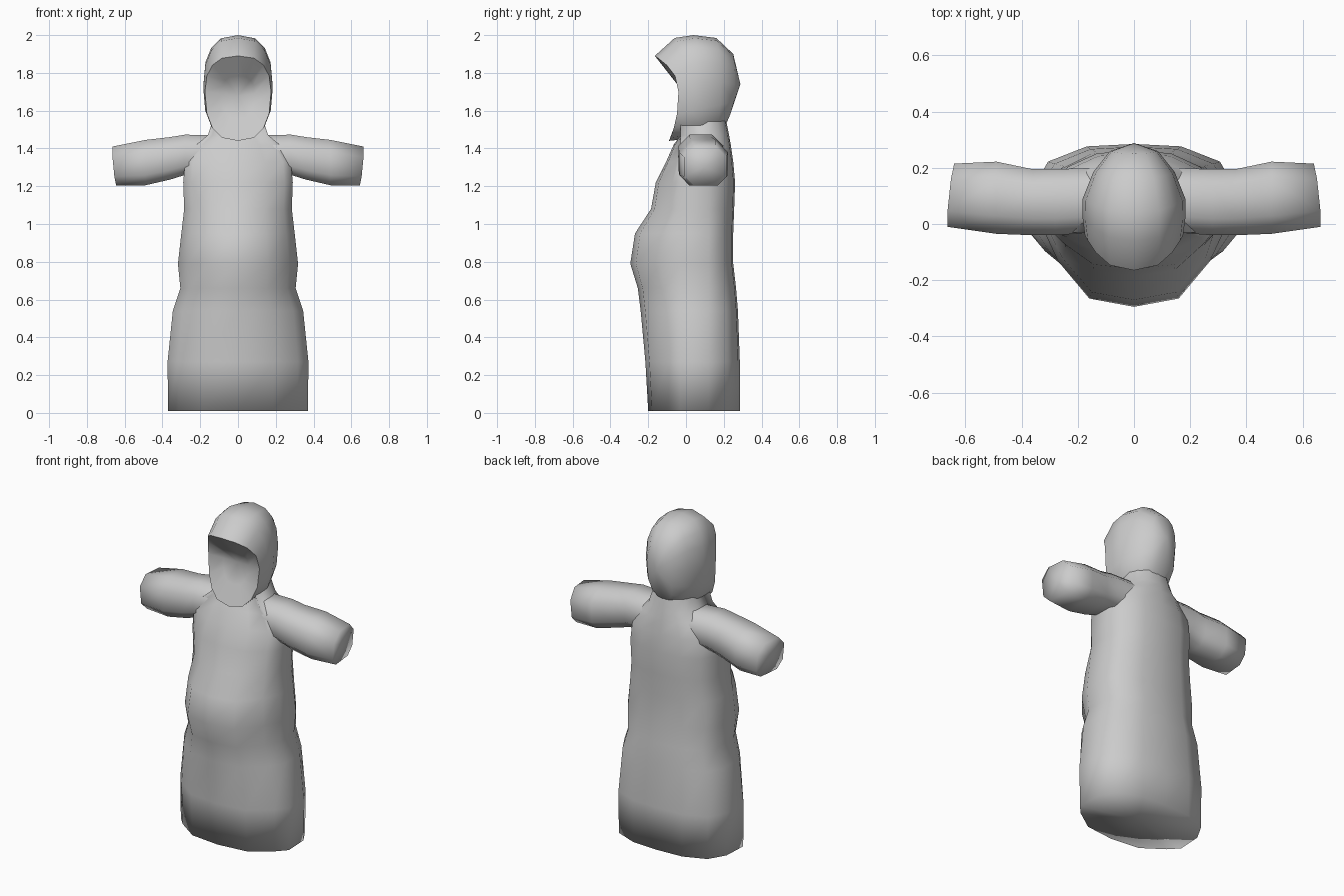
import bpy, bmesh, math

if "Cube" in bpy.data.objects:
    bpy.data.objects.remove(bpy.data.objects["Cube"])

cloth = bpy.data.materials.new("grey cloth")
cloth.diffuse_color = (0.6, 0.6, 0.6, 1)
cloth.use_nodes = True
cloth.node_tree.nodes["Principled BSDF"].inputs["Base Color"].default_value = cloth.diffuse_color


def loft(name, rings, start=None, end=None):
    """Skin closed rings; start/end are optional pole points that cap the ends."""
    bm = bmesh.new()
    rows = [[bm.verts.new(p) for p in r] for r in rings]
    n = len(rows[0])
    for a, b in zip(rows, rows[1:]):
        for i in range(n):
            j = (i + 1) % n
            bm.faces.new((a[i], a[j], b[j], b[i]))
    for pole, row in ((start, rows[0]), (end, rows[-1])):
        if pole:
            v = bm.verts.new(pole)
            for i in range(n):
                bm.faces.new((row[i], row[(i + 1) % n], v))
    bmesh.ops.recalc_face_normals(bm, faces=bm.faces)
    for f in bm.faces:
        f.smooth = True
    me = bpy.data.meshes.new(name)
    bm.to_mesh(me)
    bm.free()
    me.materials.append(cloth)
    ob = bpy.data.objects.new(name, me)
    bpy.context.collection.objects.link(ob)
    return ob


def mirrored(half):
    """Close a half outline whose first and last points lie on x = 0."""
    return half + [(-x, y, z) for x, y, z in half[-2:0:-1]]


# Robe: height, half width, front y, back y
def robe_ring(z, w, f, b):
    return mirrored([(0, f, z), (0.5 * w, f * 0.9, z), (0.85 * w, f * 0.45, z),
                     (w, -0.03, z), (0.98 * w, 0.12, z), (0.82 * w, b * 0.78, z),
                     (0.45 * w, b * 0.97, z), (0, b, z)])


robe = [(0.01, 0.37, -0.20, 0.285), (0.27, 0.373, -0.215, 0.285),
        (0.54, 0.345, -0.24, 0.275), (0.66, 0.305, -0.255, 0.265),
        (0.79, 0.318, -0.295, 0.25), (0.95, 0.30, -0.27, 0.25),
        (1.08, 0.285, -0.185, 0.255), (1.22, 0.29, -0.16, 0.26),
        (1.33, 0.28, -0.105, 0.25), (1.42, 0.22, -0.065, 0.237),
        (1.47, 0.16, -0.03, 0.228), (1.56, 0.13, 0.0, 0.21)]
loft("robe", [robe_ring(*r) for r in robe], start=(0, 0.04, 0.02))


# Hood: half width, then z and y at the crown, the side and the bottom
def hood_ring(w, zt, zm, zb, yt, ym, yb):
    half = []
    for i in range(9):
        a = math.pi * i / 8
        c, s = math.cos(a), max(math.sin(a), 0)
        dz, dy = (zt - zm, yt - ym) if c > 0 else (zb - zm, yb - ym)
        x = w * s ** 0.75 if 0 < i < 8 else 0
        half.append((x, ym + dy * c * c, zm + dz * abs(c) ** 0.85))
    return mirrored(half)


hood = [(0.175, 1.89, 1.70, 1.44, -0.165, -0.04, -0.09),
        (0.184, 1.985, 1.72, 1.45, -0.06, 0.03, 0.0),
        (0.183, 2.0, 1.74, 1.45, 0.04, 0.09, 0.08),
        (0.145, 1.985, 1.75, 1.48, 0.16, 0.185, 0.16),
        (0.085, 1.90, 1.74, 1.53, 0.25, 0.26, 0.212)]
rings = [hood_ring(*h) for h in hood]
loft("hood", rings, end=(0, 0.288, 1.74))

# Face panel: shallow dish closing the hood opening
inner = [(x * 0.5, y * 0.5, 1.68 + (z - 1.68) * 0.5) for x, y, z in rings[0]]
loft("face_panel", [rings[0], inner], end=(0, 0.0, 1.68))


# Sleeves: x, front y, back y, bottom z, top z, outward slants of the end
def sleeve_ring(side, x, y0, y1, z0, z1, sy, sz):
    pts = []
    for u, v in ((-1, -.55), (-.6, -1), (.6, -1), (1, -.55),
                 (1, .45), (.5, 1), (-.5, 1), (-1, .45)):
        pts.append((side * (x - sy * u + sz * v), (y0 + y1) / 2 + u * (y1 - y0) / 2,
                    (z0 + z1) / 2 + v * (z1 - z0) / 2))
    return pts


sleeve = [(0.14, -0.03, 0.20, 1.27, 1.47, 0, 0),
          (0.28, -0.04, 0.195, 1.26, 1.473, 0, 0),
          (0.36, -0.04, 0.195, 1.235, 1.46, 0, 0),
          (0.49, -0.035, 0.222, 1.205, 1.445, 0, 0),
          (0.648, -0.01, 0.215, 1.205, 1.41, 0.012, 0.01)]
for side, name in ((-1, "left_sleeve"), (1, "right_sleeve")):
    loft(name, [sleeve_ring(side, *s) for s in sleeve], end=(side * 0.648, 0.10, 1.305))
